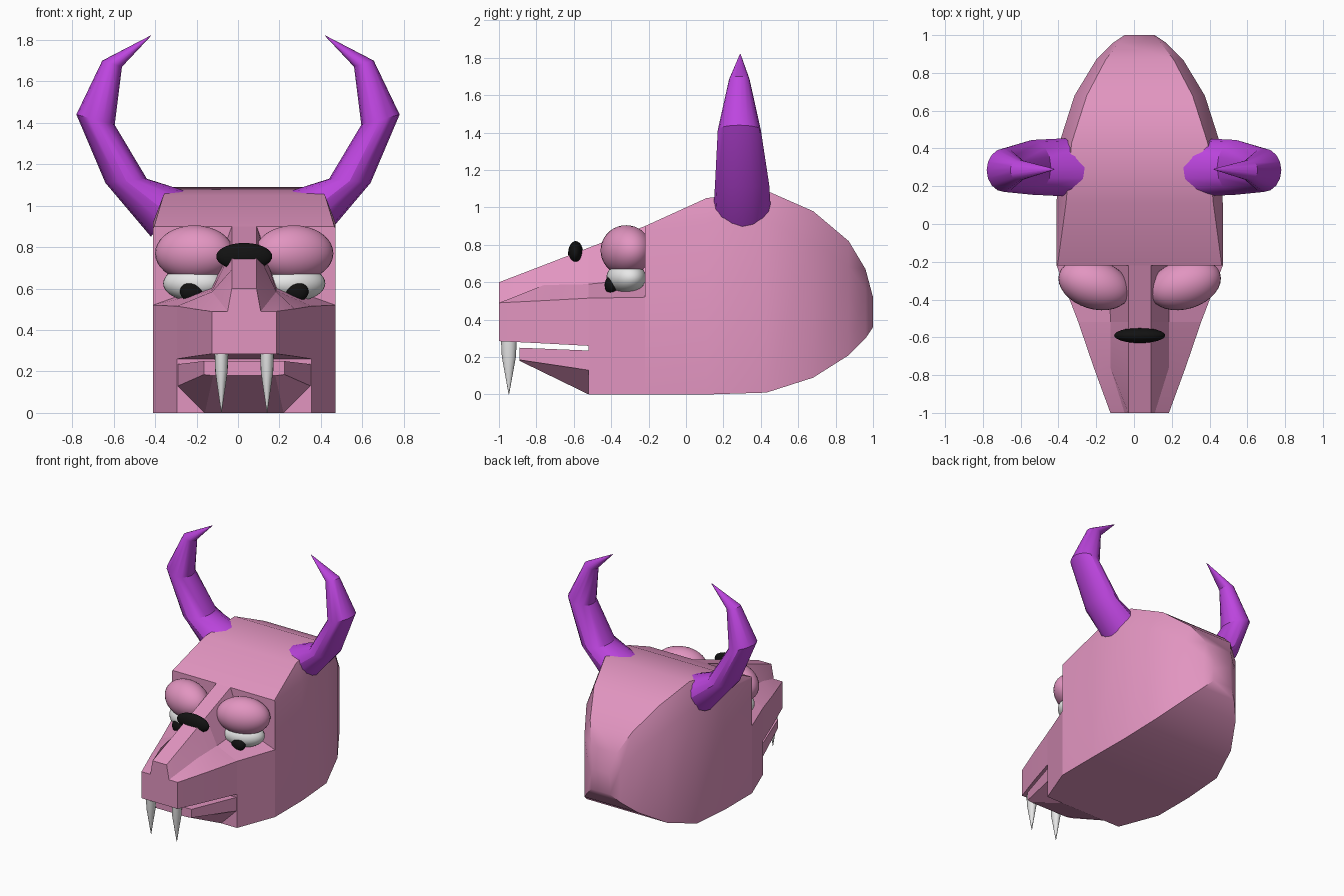
import bpy, bmesh, math
from mathutils import Vector

old = bpy.data.objects.get("Cube")
if old:
    bpy.data.objects.remove(old, do_unlink=True)

MID = 0.03      # centre line of the skull
EYE_WALL = -0.22
MOUTH = -0.52


def material(name, rgb):
    mat = bpy.data.materials.new(name)
    mat.use_nodes = True
    colour = (*rgb, 1)
    mat.diffuse_color = colour
    mat.node_tree.nodes["Principled BSDF"].inputs["Base Color"].default_value = colour
    return mat


pink = material("pink skin", (0.76, 0.30, 0.53))
purple = material("purple horn", (0.51, 0.06, 0.74))
white = material("off white", (0.8, 0.8, 0.8))
black = material("black", (0.006, 0.006, 0.006))


def finish(bm, name, mat, angle=35):
    bmesh.ops.recalc_face_normals(bm, faces=bm.faces)
    mesh = bpy.data.meshes.new(name)
    bm.to_mesh(mesh)
    bm.free()
    mesh.materials.append(mat)
    ob = bpy.data.objects.new(name, mesh)
    bpy.context.collection.objects.link(ob)
    bpy.ops.object.select_all(action="DESELECT")
    ob.select_set(True)
    bpy.context.view_layer.objects.active = ob
    bpy.ops.object.shade_smooth_by_angle(angle=math.radians(angle))
    return ob


def loft(name, mat, rings, cap_start=True, cap_end=True, angle=35):
    bm = bmesh.new()
    loops = [[bm.verts.new(p) for p in ring] for ring in rings]
    for a, b in zip(loops, loops[1:]):
        n = len(a)
        for i in range(n):
            j = (i + 1) % n
            bm.faces.new((a[i], a[j], b[j], b[i]))
    if cap_start:
        bm.faces.new(loops[0])
    if cap_end:
        bm.faces.new(loops[-1])
    return finish(bm, name, mat, angle)


def section(y, *half):
    """Mirror half a cross-section of (width, height) points, bottom to top."""
    right = [Vector((MID + w, y, z)) for w, z in half]
    left = [Vector((MID - w, y, z)) for w, z in reversed(half)]
    return right + left


def ellipsoid(name, mat, centre, radii, turn=0):
    bm = bmesh.new()
    bmesh.ops.create_uvsphere(bm, u_segments=32, v_segments=18, radius=1)
    ob = finish(bm, name, mat, 60)
    ob.location, ob.scale, ob.rotation_euler = centre, radii, (0, 0, turn)
    return ob


# Cranium: length, half width, bottom, side top, roof half width, roof
cranium = [
    (EYE_WALL, 0.44, 0, 0.89, 0.435, 0.9),
    (0.11, 0.44, 0, 0.92, 0.39, 1.05),
    (0.43, 0.425, 0.01, 0.93, 0.36, 1.09),
    (0.68, 0.345, 0.09, 0.82, 0.28, 0.98),
    (0.87, 0.23, 0.21, 0.68, 0.18, 0.82),
    (0.96, 0.14, 0.3, 0.56, 0.11, 0.67),
    (1.0, 0.08, 0.36, 0.46, 0.07, 0.52),
]
loft("cranium", pink, [section(y, (w, b), (w, s), (r, t))
                       for y, w, b, s, r, t in cranium])

# Cheeks with the sloping socket floor and nose bridge
loft("cheeks", pink, [
    section(MOUTH, (0.325, 0), (0.325, 0.515), (0.155, 0.59), (0.06, 0.785)),
    section(EYE_WALL, (0.44, 0), (0.44, 0.52), (0.16, 0.62), (0.06, 0.9)),
], cap_end=False)

# Muzzle, narrowing to nostril notches at the tip
loft("muzzle", pink, [
    section(-1, (0.155, 0.285), (0.155, 0.49), (0.08, 0.49), (0.06, 0.6)),
    section(-0.76, (0.243, 0.273), (0.243, 0.502), (0.155, 0.585), (0.06, 0.692)),
    section(MOUTH, (0.325, 0.26), (0.325, 0.515), (0.155, 0.59), (0.06, 0.785)),
], cap_end=False, angle=25)

# Lower jaw, with a sloping underside
loft("lower_jaw", pink, [
    section(-0.89, (0.15, 0.18), (0.195, 0.185), (0.195, 0.25)),
    section(MOUTH, (0.19, 0), (0.32, 0.13), (0.32, 0.235)),
], cap_end=False, angle=20)

# Nose
ellipsoid("nose", black, (MID, -0.59, 0.755), (0.135, 0.04, 0.065))

# Horn rings: inner edge, outer edge (x and z), depth radius, depth position
horn = [
    ((0.25, 1.07), (0.42, 0.85), 0.155, 0.3),
    ((0.44, 1.13), (0.64, 1.11), 0.145, 0.3),
    ((0.595, 1.39), (0.78, 1.44), 0.115, 0.285),
    ((0.56, 1.67), (0.655, 1.7), 0.055, 0.285),
    ((0.42, 1.819), (0.422, 1.821), 0.002, 0.29),
]
# Tooth profile: radius, height
tooth = [(0.034, 0.3), (0.03, 0.2), (0.014, 0.09), (0.001, 0)]
SIDES = 16
circle = [(math.cos(2 * math.pi * i / SIDES), math.sin(2 * math.pi * i / SIDES))
          for i in range(SIDES)]

for side, word in ((1, "left"), (-1, "right")):
    rings = []
    for inner, outer, depth, y in horn:
        a = Vector((side * inner[0], y, inner[1]))
        b = Vector((side * outer[0], y, outer[1]))
        rings.append([(a + b) / 2 + (b - a) / 2 * c + Vector((0, depth * s, 0))
                      for c, s in circle])
    loft(word + "_horn", purple, rings, angle=30)

    rings = [[(MID + side * 0.11 + r * c, -0.947 + 1.25 * r * s, z)
              for c, s in circle] for r, z in tooth]
    loft(word + "_fang", white, rings)

    # Heavy eyelid, eyeball and pupil
    x = MID + side * 0.24
    ellipsoid(word + "_eyelid", pink, (x, -0.32, 0.77), (0.195, 0.13, 0.135), side * 0.3)
    ellipsoid(word + "_eyeball", white, (x + side * 0.005, -0.32, 0.625),
              (0.15, 0.1, 0.085), side * 0.3)
    ellipsoid(word + "_pupil", black, (x + side * 0.015, -0.4, 0.585), (0.055, 0.035, 0.048))
